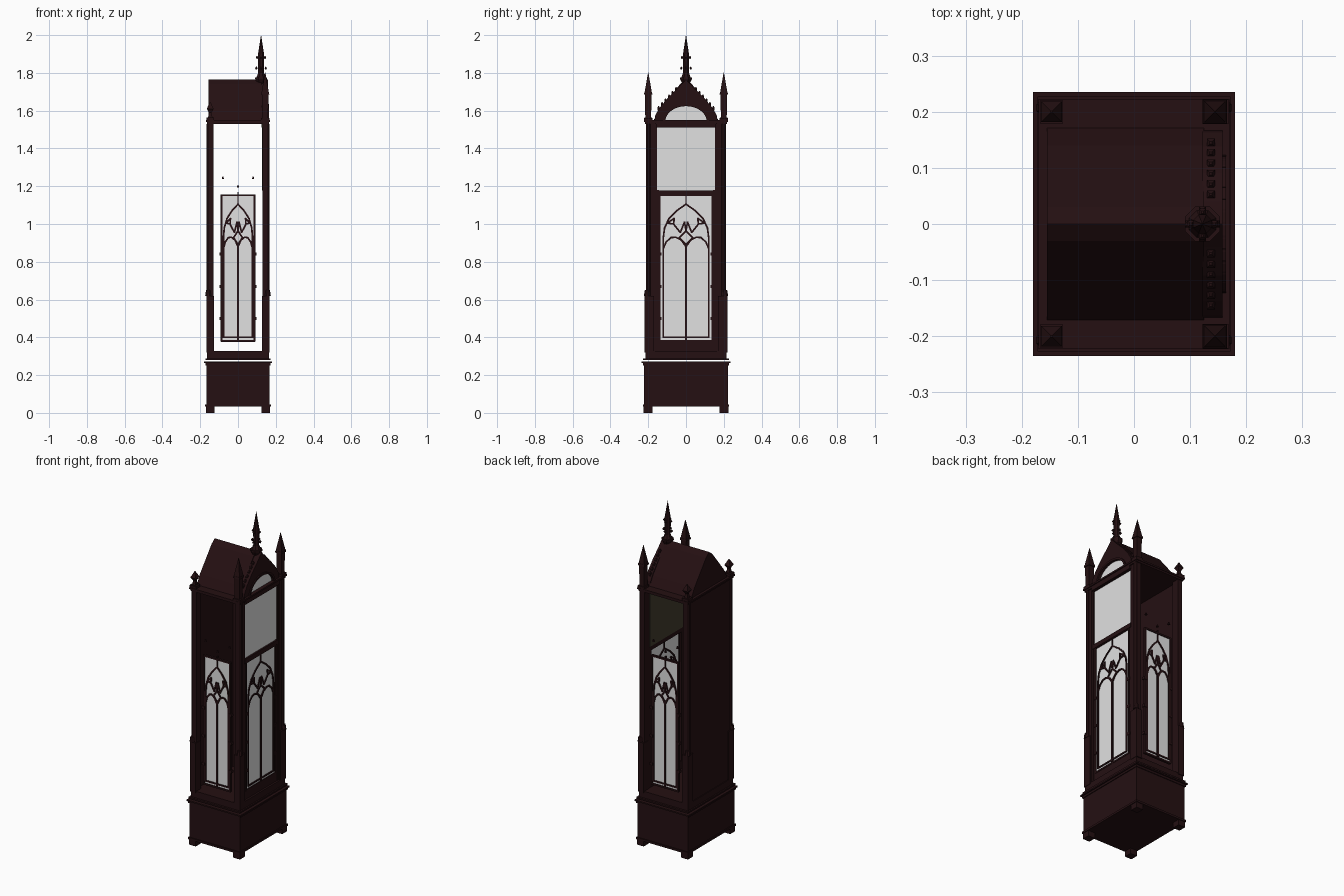
import bpy, bmesh, math
from mathutils import Vector, Matrix

if "Cube" in bpy.data.objects:
    bpy.data.objects.remove(bpy.data.objects["Cube"])


def material(name, col):
    m = bpy.data.materials.new(name)
    m.diffuse_color = (*col, 1)
    m.use_nodes = True
    m.node_tree.nodes["Principled BSDF"].inputs["Base Color"].default_value = m.diffuse_color
    return m


WOOD = material("dark mahogany", (0.018, 0.005, 0.006))
GLASS = material("pale glass", (0.75, 0.75, 0.75))
PLATE = material("dark bronze", (0.055, 0.046, 0.028))


def box(bm, x0, x1, y0, y1, z0, z1):
    mat = Matrix.Translation(((x0 + x1) / 2, (y0 + y1) / 2, (z0 + z1) / 2))
    mat = mat @ Matrix.Diagonal((x1 - x0, y1 - y0, z1 - z0, 1))
    bmesh.ops.create_cube(bm, size=1, matrix=mat)


def spike(bm, x, y, z0, z1, r0, r1, n=4):
    """Tapered n-sided shaft; square ones are turned to face the axes."""
    mat = Matrix.Translation((x, y, (z0 + z1) / 2)) @ Matrix.Rotation(math.pi / n, 4, 'Z')
    bmesh.ops.create_cone(bm, cap_ends=True, segments=n, radius1=r0, radius2=r1,
                          depth=z1 - z0, matrix=mat)


def prism(bm, pts, x0, x1):
    """Extrude a (y, z) outline along x."""
    f = bm.faces.new([bm.verts.new((x0, y, z)) for y, z in pts])
    ext = bmesh.ops.extrude_face_region(bm, geom=[f])
    vs = [v for v in ext["geom"] if isinstance(v, bmesh.types.BMVert)]
    bmesh.ops.translate(bm, verts=vs, vec=(x1 - x0, 0, 0))


def bars(bm, pts, w=0.01, depth=0.014):
    """Chain of square bars through (u, z) points in the plane x = 0 (u along y)."""
    for (u0, z0), (u1, z1) in zip(pts, pts[1:]):
        d = Vector((0, u1 - u0, z1 - z0))
        mid = Matrix.Translation((0, (u0 + u1) / 2, (z0 + z1) / 2))
        rot = Matrix.Rotation(math.atan2(d.z, d.y), 4, 'X')
        bmesh.ops.create_cube(bm, size=1, matrix=mid @ rot @ Matrix.Diagonal(
            (depth, d.length + w * 0.6, w, 1)))


def finish(name, bm, mat):
    bmesh.ops.recalc_face_normals(bm, faces=bm.faces)
    me = bpy.data.meshes.new(name)
    bm.to_mesh(me)
    bm.free()
    me.materials.append(mat)
    ob = bpy.data.objects.new(name, me)
    bpy.context.collection.objects.link(ob)
    return ob


CORNERS = [(sx, sy) for sx in (-1, 1) for sy in (-1, 1)]

# base chest with feet and mouldings
bm = bmesh.new()
box(bm, -0.168, 0.168, -0.222, 0.222, 0.035, 0.26)
box(bm, -0.174, 0.174, -0.228, 0.228, 0.033, 0.045)
box(bm, -0.173, 0.173, -0.227, 0.227, 0.252, 0.264)
box(bm, -0.18, 0.18, -0.235, 0.235, 0.264, 0.272)
for sx, sy in CORNERS:
    box(bm, *sorted((sx * 0.125, sx * 0.17)), *sorted((sy * 0.178, sy * 0.224)), 0, 0.036)
finish("base", bm, WOOD)

# trunk sill
bm = bmesh.new()
box(bm, -0.172, 0.172, -0.227, 0.227, 0.279, 0.288)
box(bm, -0.164, 0.164, -0.215, 0.215, 0.288, 0.328)
finish("trunk_sill", bm, WOOD)

# corner posts with buttress steps and slim colonnettes
bm = bmesh.new()
for sx, sy in CORNERS:
    box(bm, *sorted((sx * 0.13, sx * 0.158)), *sorted((sy * 0.165, sy * 0.212)), 0.32, 1.535)
    box(bm, *sorted((sx * 0.128, sx * 0.166)), *sorted((sy * 0.17, sy * 0.22)), 0.32, 0.62)
    spike(bm, sx * 0.155, sy * 0.2, 0.62, 1.53, 0.012, 0.012, 8)
    spike(bm, sx * 0.158, sy * 0.207, 0.62, 0.65, 0.017, 0.012, 8)
finish("corner_posts", bm, WOOD)

# back panel
bm = bmesh.new()
box(bm, -0.16, -0.148, -0.19, 0.19, 0.3, 1.54)
finish("back_panel", bm, WOOD)

# front frame: stiles and rails
bm = bmesh.new()
for s in (-1, 1):
    box(bm, 0.13, 0.155, *sorted((s * 0.154, s * 0.175)), 0.32, 1.535)
    box(bm, 0.13, 0.153, *sorted((s * 0.143, s * 0.16)), 0.32, 1.18)
box(bm, 0.13, 0.153, -0.16, 0.16, 0.32, 0.376)
box(bm, 0.13, 0.158, -0.16, 0.16, 1.152, 1.178)
box(bm, 0.13, 0.155, -0.16, 0.16, 1.51, 1.535)
finish("front_frame", bm, WOOD)

# cornice
bm = bmesh.new()
box(bm, -0.165, 0.165, -0.218, 0.218, 1.53, 1.54)
box(bm, -0.17, 0.17, -0.223, 0.223, 1.54, 1.55)
finish("cornice", bm, WOOD)

# traceried window: built in the front plane, reused narrower on the sides
HALF = [(0.12, 0.40), (0.12, 0.93), (0.113, 0.98), (0.09, 1.03), (0.05, 1.07), (0, 1.105)]
SUB = [(0.12, 0.87), (0.105, 0.905), (0.08, 0.928), (0.055, 0.93), (0.025, 0.915), (0, 0.88)]
CUSP = [(0.10, 1.005), (0.062, 1.03), (0.066, 1.0), (0.10, 1.005)]
FOIL = [(0.066, 1.0), (0.03, 0.955), (0.008, 1.01), (0, 0.965)]


def window(name, half, matrix):
    k = half / 0.145
    bm = bmesh.new()
    e = half - 0.005
    bars(bm, [(-e, 0.38), (e, 0.38), (e, 1.152), (-e, 1.152), (-e, 0.38)])
    for s in (-k, k):
        for path in (HALF, SUB, CUSP, FOIL):
            bars(bm, [(s * u, z) for u, z in path], 0.009)
        for z in (0.5, 0.67, 0.84):      # little side knobs
            box(bm, -0.009, 0.009, s * 0.139 - 0.01, s * 0.139 + 0.01, z - 0.008, z + 0.008)
    bars(bm, [(-0.12 * k, 0.40), (0.12 * k, 0.40)], 0.009)
    bars(bm, [(0, 0.39), (0, 0.885)], 0.012)
    bars(bm, [(0, 1.1), (0, 1.168)], 0.007)
    d = 0.036
    bars(bm, [(-d * k, 0.928), (0, 0.928 + d), (d * k, 0.928), (0, 0.928 - d), (-d * k, 0.928)], 0.009)
    bm.transform(matrix)
    finish(name + "_tracery", bm, WOOD)
    bm = bmesh.new()
    box(bm, -0.002, 0.002, -half + 0.003, half - 0.003, 0.378, 1.154)
    bm.transform(matrix)
    finish(name + "_glass", bm, GLASS)


window("front_window", 0.145, Matrix.Translation((0.148, 0, 0)))
for s, side in ((-1, "left"), (1, "right")):
    window(side + "_window", 0.093, Matrix.Translation((0, s * 0.195, 0)) @ Matrix.Rotation(math.pi / 2, 4, 'Z'))
    # tiny ornaments above the side window
    bm = bmesh.new()
    for x, z in ((-0.08, 1.245), (0.08, 1.245), (0, 1.2)):
        spike(bm, x, s * 0.195, z - 0.007, z + 0.007, 0.009, 0.003)
    finish(side + "_ornaments", bm, WOOD)

# upper front glass and bronze plate behind it
bm = bmesh.new()
box(bm, 0.144, 0.148, -0.156, 0.156, 1.175, 1.513)
finish("upper_glass", bm, GLASS)
bm = bmesh.new()
box(bm, 0.128, 0.134, -0.16, 0.16, 1.178, 1.53)
finish("dial_plate", bm, PLATE)

# roof
PROFILE = [(0.172, 1.548), (0.14, 1.605), (0.092, 1.665), (0.03, 1.742), (0, 1.765)]
bm = bmesh.new()
prism(bm, PROFILE + [(-y, z) for y, z in PROFILE[-2::-1]], -0.155, 0.125)
finish("roof", bm, WOOD)

# pointed gable with arched opening, and the glass in it
arch = [(0.118 * math.cos(math.pi * i / 16), 1.53 + 0.1 * math.sin(math.pi * i / 16) ** 0.9)
        for i in range(17)]
outer = [(0.17, 1.53), (0.163, 1.575), (0.138, 1.618), (0.092, 1.672), (0.04, 1.722), (0, 1.765)]
bm = bmesh.new()
prism(bm, outer + [(-y, z) for y, z in outer[-2::-1]] + arch[::-1], 0.122, 0.158)
for a, b in zip(arch, arch[1:]):          # raised arch moulding
    bars_bm = bmesh.new()
    bars(bars_bm, [a, b], 0.012, 0.016)
    bars_bm.transform(Matrix.Translation((0.156, 0, 0)))
    tmp = bpy.data.meshes.new("tmp")
    bars_bm.to_mesh(tmp)
    bars_bm.free()
    bm.from_mesh(tmp)
    bpy.data.meshes.remove(tmp)
box(bm, 0.125, 0.165, -0.16, 0.16, 1.512, 1.53)
finish("gable", bm, WOOD)
bm = bmesh.new()
prism(bm, arch, 0.144, 0.148)
finish("gable_glass", bm, GLASS)

# crockets climbing the gable
bm = bmesh.new()
for s in (-1, 1):
    for i in range(6):
        y = 0.145 - i * 0.0185
        z = 1.768 - y * 1.08
        spike(bm, 0.137, s * y, z - 0.018, z + 0.004, 0.005, 0.01)
        spike(bm, 0.137, s * y, z + 0.004, z + 0.014, 0.01, 0.003)
finish("crockets", bm, WOOD)

# front pinnacles and small back finials
bm = bmesh.new()
for s in (-1, 1):
    box(bm, 0.122, 0.168, s * 0.2 - 0.022, s * 0.2 + 0.022, 1.55, 1.562)
    spike(bm, 0.144, s * 0.2, 1.56, 1.685, 0.022, 0.024)
    spike(bm, 0.144, s * 0.2, 1.685, 1.697, 0.031, 0.029)
    spike(bm, 0.144, s * 0.2, 1.697, 1.803, 0.027, 0.001)
finish("pinnacles", bm, WOOD)
bm = bmesh.new()
for s in (-1, 1):
    spike(bm, -0.147, s * 0.2, 1.55, 1.565, 0.029, 0.029)
    spike(bm, -0.147, s * 0.2, 1.565, 1.59, 0.016, 0.01)
    spike(bm, -0.147, s * 0.2, 1.59, 1.61, 0.01, 0.026)
    spike(bm, -0.147, s * 0.2, 1.61, 1.645, 0.026, 0.002)
finish("back_finials", bm, WOOD)

# central spire
bm = bmesh.new()
X = 0.122
for z0, z1, r0, r1 in ((1.74, 1.768, 0.02, 0.034), (1.768, 1.776, 0.034, 0.034),
                       (1.776, 1.80, 0.026, 0.017), (1.80, 1.895, 0.016, 0.018),
                       (1.895, 2.0, 0.018, 0.0005)):
    spike(bm, X, 0, z0, z1, r0, r1, 8)
for z, r in ((1.825, 0.025), (1.882, 0.021)):
    for k in range(4):
        a = k * math.pi / 2
        x, y = X + r * math.cos(a), r * math.sin(a)
        spike(bm, x, y, z - 0.008, z, 0.004, 0.009)
        spike(bm, x, y, z, z + 0.008, 0.009, 0.003)
finish("spire", bm, WOOD)
